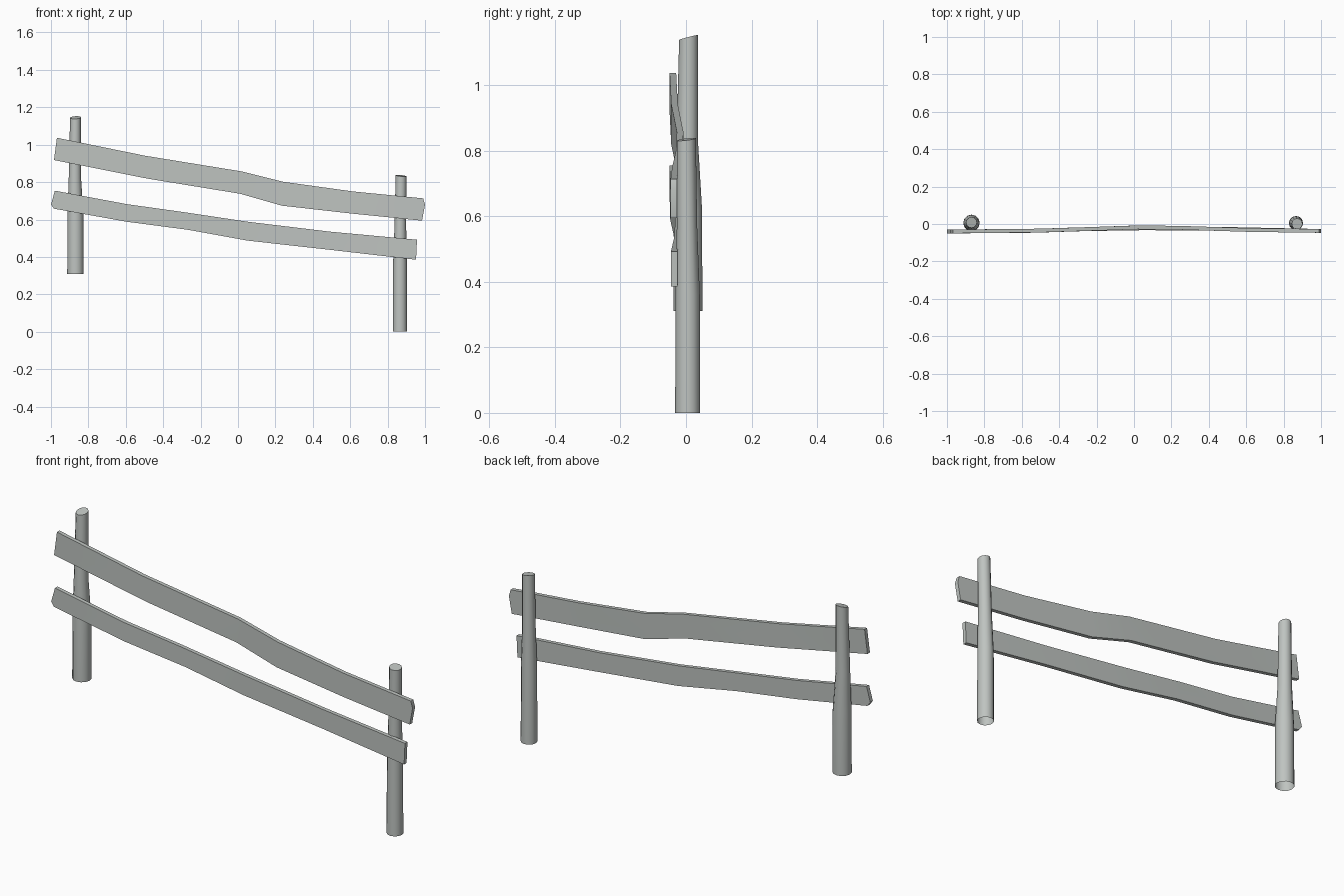
import bpy, bmesh, math

cube = bpy.data.objects.get("Cube")
if cube:
    bpy.data.objects.remove(cube, do_unlink=True)

wood = bpy.data.materials.new("weathered grey wood")
wood.use_nodes = True
GREY = (0.52, 0.55, 0.53, 1)
wood.diffuse_color = GREY
wood.node_tree.nodes["Principled BSDF"].inputs["Base Color"].default_value = GREY


def finish(bm, name):
    bmesh.ops.recalc_face_normals(bm, faces=bm.faces)
    mesh = bpy.data.meshes.new(name)
    bm.to_mesh(mesh)
    bm.free()
    mesh.materials.append(wood)
    obj = bpy.data.objects.new(name, mesh)
    bpy.context.collection.objects.link(obj)
    bpy.ops.object.select_all(action='DESELECT')
    obj.select_set(True)
    bpy.context.view_layer.objects.active = obj
    bpy.ops.object.shade_smooth_by_angle(angle=math.radians(35))


def post(name, rings, tilt_x, tilt_y, sides=12):
    """Loft of circles (x, y, z, radius) with a slanted top and open foot."""
    bm = bmesh.new()
    loops = []
    for x, y, z, r in rings:
        top = (x, y, z, r) == rings[-1]
        loop = []
        for i in range(sides):
            a = math.tau * i / sides
            dx, dy = r * math.cos(a), r * math.sin(a)
            dz = tilt_x * dx + tilt_y * dy if top else 0
            loop.append(bm.verts.new((x + dx, y + dy, z + dz)))
        loops.append(loop)
    for low, high in zip(loops, loops[1:]):
        for i in range(sides):
            j = (i + 1) % sides
            bm.faces.new((low[i], low[j], high[j], high[i]))
    bm.faces.new(loops[-1])
    finish(bm, name)


def rail(name, top, bottom, depths, chip, chip_end, thickness=0.02):
    """Bent plank: front strip between two edges, one chipped end, extruded back."""
    bm = bmesh.new()
    up = [bm.verts.new((x, y, z)) for (x, z), y in zip(top, depths)]
    low = [bm.verts.new((x, y, z)) for (x, z), y in zip(bottom, depths)]
    for i in range(len(up) - 1):
        bm.faces.new((low[i], low[i + 1], up[i + 1], up[i]))
    tip = bm.verts.new((chip[0], depths[chip_end], chip[1]))
    bm.faces.new((low[chip_end], up[chip_end], tip))
    bmesh.ops.recalc_face_normals(bm, faces=bm.faces)
    back = bmesh.ops.extrude_face_region(bm, geom=bm.faces[:], use_keep_orig=True)
    moved = [g for g in back["geom"] if isinstance(g, bmesh.types.BMVert)]
    bmesh.ops.translate(bm, verts=moved, vec=(0, thickness, 0))
    finish(bm, name)


# Posts
post("right_post", [(-0.869, 0.006, 0.31, 0.044), (-0.869, 0.006, 0.62, 0.043),
                    (-0.872, 0.004, 0.82, 0.033), (-0.869, 0.008, 1.145, 0.029)], 0.05, 0.26)
post("left_post", [(0.866, 0.005, 0, 0.038), (0.866, 0.005, 0.36, 0.037),
                   (0.868, 0.003, 0.57, 0.031), (0.872, 0.001, 0.834, 0.029)], -0.1, 0.12)

# Rails
rail("upper_rail",
     [(-0.968, 1.037), (-0.497, 0.941), (0.02, 0.857), (0.24, 0.802), (0.615, 0.75), (0.99, 0.713)],
     [(-0.984, 0.918), (-0.48, 0.818), (0.01, 0.738), (0.235, 0.674), (0.615, 0.631), (0.984, 0.594)],
     [-0.05, -0.045, -0.028, -0.03, -0.042, -0.047], (1.0, 0.68), -1)
rail("lower_rail",
     [(-0.979, 0.754), (-0.594, 0.682), (-0.294, 0.64), (0.053, 0.588), (0.492, 0.535), (0.957, 0.492)],
     [(-0.984, 0.658), (-0.594, 0.588), (-0.267, 0.545), (0.053, 0.487), (0.492, 0.438), (0.952, 0.385)],
     [-0.05, -0.048, -0.038, -0.033, -0.036, -0.046], (-1.0, 0.68), 0)
